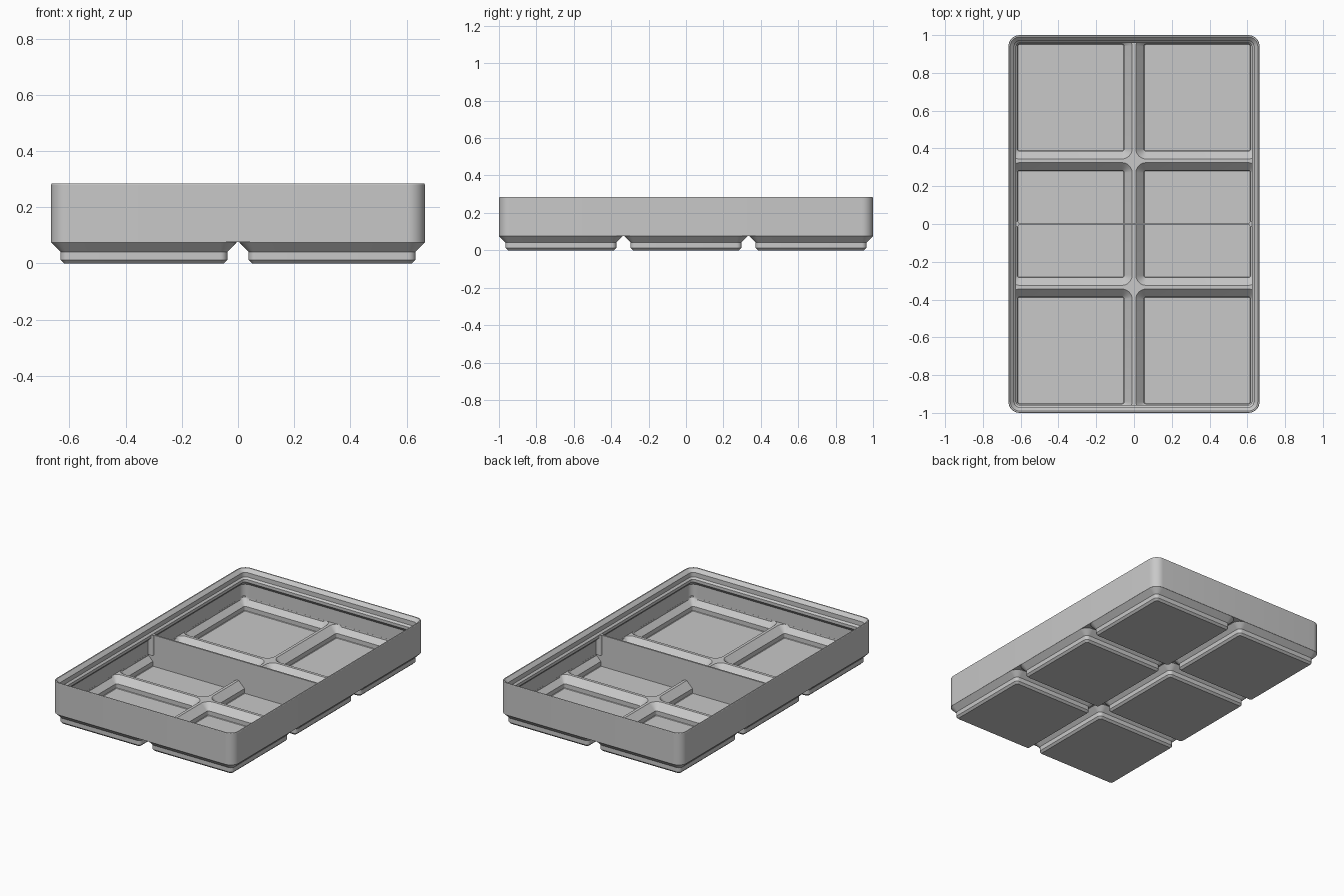
import bpy, bmesh, math

if "Cube" in bpy.data.objects:
    bpy.data.objects.remove(bpy.data.objects["Cube"], do_unlink=True)

HX, HY = 0.665, 1.0            # outer half sizes
PX, PY = 0.3346, 0.669         # cell centre offsets
TOP, WALL, RAD = 0.284, 0.015, 0.06
CELLS = [(sx * PX, sy * PY) for sx in (-1, 1) for sy in (-1, 0, 1)]

grey = bpy.data.materials.new("light_grey")
grey.use_nodes = True
grey.diffuse_color = (0.58, 0.58, 0.58, 1)
grey.node_tree.nodes["Principled BSDF"].inputs["Base Color"].default_value = (0.58, 0.58, 0.58, 1)


def loft(bm, rings, cx=0, cy=0, seg=8, limit=None):
    """Closed stack of rounded rectangles: (half x, half y, radius, z)."""
    loops = []
    for hx, hy, r, z in rings:
        loop = []
        for k, (sx, sy) in enumerate(((1, 1), (-1, 1), (-1, -1), (1, -1))):
            for i in range(seg + 1):
                a = math.pi / 2 * (k + i / seg)
                x = cx + sx * (hx - r) + r * math.cos(a)
                y = cy + sy * (hy - r) + r * math.sin(a)
                if limit:
                    x = max(-limit[0], min(limit[0], x))
                    y = max(-limit[1], min(limit[1], y))
                loop.append(bm.verts.new((x, y, z)))
        loops.append(loop)
    n = len(loops[0])
    for a, b in zip(loops, loops[1:]):
        for i in range(n):
            j = (i + 1) % n
            bm.faces.new((a[i], a[j], b[j], b[i]))
    bm.faces.new(loops[0][::-1])
    bm.faces.new(loops[-1])


def make(name, shapes):
    """One object from several lofts, given as keyword dictionaries."""
    bm = bmesh.new()
    for s in shapes:
        loft(bm, **s)
    me = bpy.data.meshes.new(name)
    bm.to_mesh(me)
    bm.free()
    me.materials.append(grey)
    ob = bpy.data.objects.new(name, me)
    bpy.context.collection.objects.link(ob)
    return ob


def combine(target, tool, operation):
    mod = target.modifiers.new(operation.lower(), 'BOOLEAN')
    mod.operation, mod.object, mod.solver = operation, tool, 'EXACT'
    bpy.context.view_layer.objects.active = target
    bpy.ops.object.modifier_apply(modifier=mod.name)
    bpy.data.objects.remove(tool, do_unlink=True)


def inset_rings(profile):
    return [(HX - d, HY - d, RAD - d, z) for d, z in profile]


def square_rings(profile):
    return [(h, h, r, z) for h, r, z in profile]


# Outer walls with a slightly softened top edge
tray = make("tray", [dict(rings=inset_rings(
    [(0, 0.0757), (0, TOP - 0.003), (0.002, TOP)]))])

# Six stepped feet
foot = square_rings([(0.2837, 0.013, 0), (0.2964, 0.0255, 0.0127),
                     (0.2964, 0.0255, 0.0414), (0.330, 0.0593, 0.0754),
                     (0.328, 0.058, 0.084)])
combine(tray, make("feet", [dict(rings=foot, cx=x, cy=y) for x, y in CELLS]), 'UNION')

# Main cavity with the stepped stacking lip
cavity = inset_rings([(WALL, 0.089), (WALL, 0.178), (0.0414, 0.204), (0.0414, 0.223),
                      (0.0303, 0.234), (0.0303, 0.263), (0.0095, TOP), (0.0095, TOP + 0.03)])
combine(tray, make("cavity", [dict(rings=cavity)]), 'DIFFERENCE')

# Six floor pockets, leaving ridges between them
pocket = square_rings([(0.280, 0.006, 0.016), (0.283, 0.008, 0.019), (0.283, 0.012, 0.047),
                       (0.315, 0.044, 0.079), (0.325, 0.055, 0.089), (0.325, 0.055, 0.1)])
edge = (HX - WALL - 0.0005, HY - WALL - 0.0005)
combine(tray, make("pockets", [dict(rings=pocket, cx=x, cy=y, limit=edge)
                               for x, y in CELLS]), 'DIFFERENCE')

# Thin cross divider that follows the pockets, with flared ends
T = 0.0055
lower = [(h, T, 0.001, z) for h, z in ((0.288, 0.012), (0.288, 0.045), (0.328, 0.086))]
upper = [(0.655, T, 0.001, z) for z in (0.086, 0.222)]
flare = [(0.022, 0.018, 0.0175, z) for z in (0.09, 0.222)]
parts = [dict(rings=upper, seg=1)]
for s in (-1, 1):
    parts.append(dict(rings=lower, cx=s * PX, seg=1))
    parts.append(dict(rings=flare, cx=s * 0.632, seg=4))
divider = make("divider", parts)

# Smooth rounded corners, crisp edges
for ob in (tray, divider):
    bpy.ops.object.select_all(action='DESELECT')
    ob.select_set(True)
    bpy.context.view_layer.objects.active = ob
    bpy.ops.object.shade_smooth_by_angle(angle=math.radians(30))
